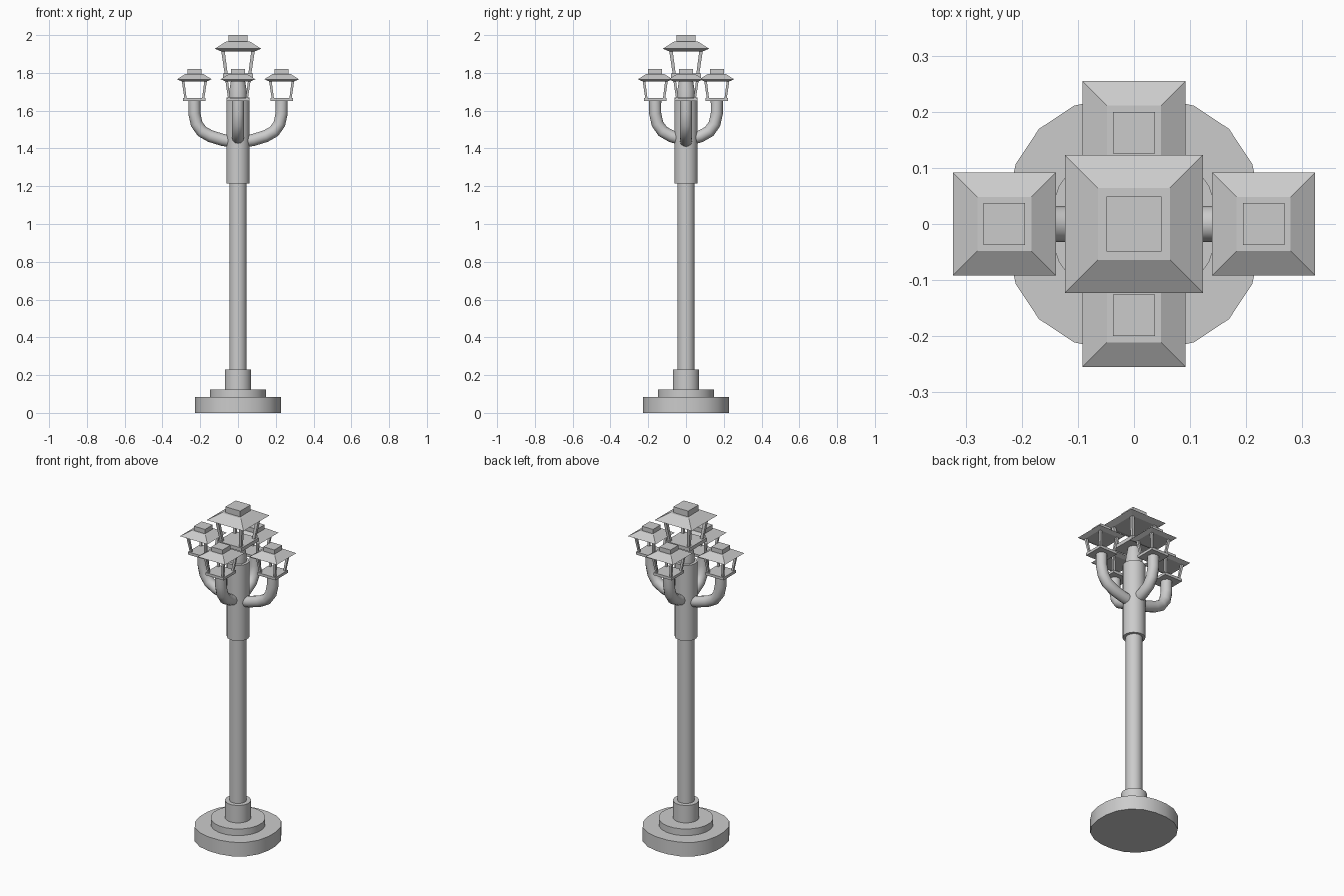
import bpy, bmesh, math
from mathutils import Vector

if "Cube" in bpy.data.objects:
    bpy.data.objects.remove(bpy.data.objects["Cube"])


def finish(name, bm, smooth=False):
    bmesh.ops.recalc_face_normals(bm, faces=bm.faces)
    me = bpy.data.meshes.new(name)
    bm.to_mesh(me)
    bm.free()
    ob = bpy.data.objects.new(name, me)
    bpy.context.collection.objects.link(ob)
    if smooth:
        bpy.context.view_layer.objects.active = ob
        ob.select_set(True)
        bpy.ops.object.shade_smooth_by_angle(angle=math.radians(35))
        ob.select_set(False)
    return ob


def loft(bm, rings):
    """Skin a list of equal-length point rings and cap both ends."""
    vs = [[bm.verts.new(p) for p in r] for r in rings]
    n = len(vs[0])
    for a, b in zip(vs, vs[1:]):
        for i in range(n):
            j = (i + 1) % n
            bm.faces.new((a[i], a[j], b[j], b[i]))
    bm.faces.new(vs[0][::-1])
    bm.faces.new(vs[-1])


def ring(r, z, n=20, power=2.0):
    """Round ring; power above 2 gives a slightly squared circle."""
    pts = []
    for i in range(n):
        a = 2 * math.pi * (i + 0.5) / n
        c, s = math.cos(a), math.sin(a)
        k = r / (abs(c) ** power + abs(s) ** power) ** (1 / power)
        pts.append((k * c, k * s, z))
    return pts


def square(h, z, c=(0, 0)):
    return [(c[0] + sx * h, c[1] + sy * h, z)
            for sx, sy in ((-1, -1), (1, -1), (1, 1), (-1, 1))]


def turned(name, profile, power=2.0):
    bm = bmesh.new()
    loft(bm, [ring(r, z, power=power) for r, z in profile])
    return finish(name, bm, True)


def lantern(name, x, y, z, s):
    # base plate
    bm = bmesh.new()
    loft(bm, [square(.060, 0), square(.060, .016)])
    # four flared corner posts
    for sx in (-1, 1):
        for sy in (-1, 1):
            loft(bm, [square(.006, .014, (sx * .047, sy * .047)),
                      square(.007, .108, (sx * .060, sy * .060))])
    # roof and cap
    loft(bm, [square(.066, .103), square(.092, .114),
              square(.048, .142), square(.037, .142), square(.037, .168)])
    bmesh.ops.scale(bm, vec=(s, s, s), verts=bm.verts)
    bmesh.ops.translate(bm, vec=(x, y, z), verts=bm.verts)
    finish(name, bm)


def arm(name, angle, reach, r=.032, n=12):
    # tube swept along the bent path, leaving the sleeve and turning upward
    path = [(-.21, 1.435), (-.15, 1.445), (-.085, 1.465), (-.04, 1.49),
            (-.012, 1.53), (0, 1.585), (0, 1.655)]
    pts = [Vector((reach + x, 0, z)) for x, z in path]
    rings = []
    for i, p in enumerate(pts):
        t = (pts[min(i + 1, len(pts) - 1)] - pts[max(i - 1, 0)]).normalized()
        side = Vector((0, 1, 0))
        up = t.cross(side)
        rings.append([p + r * (math.cos(a) * side + math.sin(a) * up)
                      for a in (2 * math.pi * k / n for k in range(n))])
    bm = bmesh.new()
    loft(bm, rings)
    ob = finish(name, bm, True)
    ob.rotation_euler.z = angle


# stepped foot
turned("base", [(.229, 0), (.229, .085)], 2.3)
turned("base_step", [(.150, .08), (.150, .125)])
turned("base_collar", [(.071, .12), (.071, .23)])

# column
turned("pole", [(.046, .22), (.046, 1.23)])
turned("sleeve", [(.062, 1.215), (.062, 1.67)])
turned("neck", [(.046, 1.66), (.046, 1.71), (.034, 1.78)])

# four side arms, each carrying a small lantern
for label, deg, reach in (("right", 0, .231), ("back", 90, .163),
                          ("left", 180, .231), ("front", 270, .163)):
    a = math.radians(deg)
    arm(label + "_arm", a, reach)
    lantern(label + "_lantern", reach * math.cos(a), reach * math.sin(a), 1.652, 1.0)

# large top lantern
lantern("top_lantern", 0, 0, 1.776, 4 / 3)
